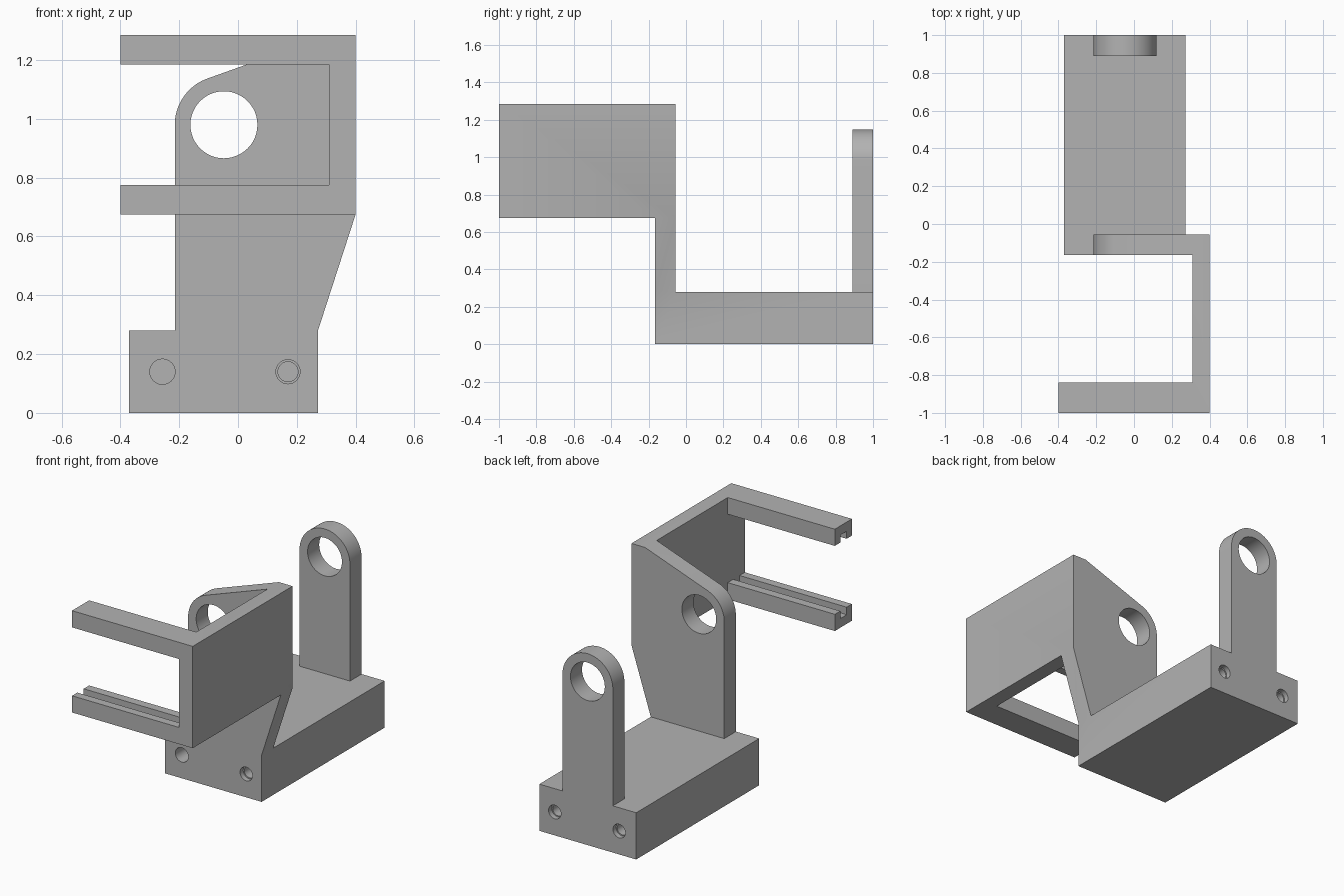
import bpy
import bmesh
import math
from mathutils import Matrix

default_cube = bpy.data.objects.get("Cube")
if default_cube:
    bpy.data.objects.remove(default_cube, do_unlink=True)

grey = bpy.data.materials.new("plain grey")
grey.use_nodes = True
colour = (0.45, 0.45, 0.45, 1)
grey.diffuse_color = colour
grey.node_tree.nodes["Principled BSDF"].inputs["Base Color"].default_value = colour


def finish(name, bm):
    bmesh.ops.recalc_face_normals(bm, faces=bm.faces[:])
    mesh = bpy.data.meshes.new(name)
    bm.to_mesh(mesh)
    bm.free()
    mesh.materials.append(grey)
    obj = bpy.data.objects.new(name, mesh)
    bpy.context.collection.objects.link(obj)
    return obj


def box(name, x, y, z):
    bm = bmesh.new()
    bmesh.ops.create_cube(bm, size=1)
    for v in bm.verts:
        for i, (low, high) in enumerate((x, y, z)):
            v.co[i] = high if v.co[i] > 0 else low
    return finish(name, bm)


def plate(name, outline, y0, y1):
    """Extrude an x-z outline from y0 to y1."""
    bm = bmesh.new()
    face = bm.faces.new([bm.verts.new((x, y0, z)) for x, z in outline])
    grown = bmesh.ops.extrude_face_region(bm, geom=[face])["geom"]
    bmesh.ops.translate(bm, vec=(0, y1 - y0, 0),
                        verts=[g for g in grown if isinstance(g, bmesh.types.BMVert)])
    return finish(name, bm)


def rod(name, x, z, radius, y0, y1, sides=48):
    bm = bmesh.new()
    bmesh.ops.create_cone(bm, cap_ends=True, segments=sides, radius1=radius,
                          radius2=radius, depth=y1 - y0,
                          matrix=Matrix.Translation((x, (y0 + y1) / 2, z))
                          @ Matrix.Rotation(math.pi / 2, 4, "X"))
    return finish(name, bm)


def arc(start, end, steps=20):
    """Points of the rounded lug end, angles in degrees."""
    angles = [math.radians(start + (end - start) * i / steps) for i in range(steps + 1)]
    return [(EYE_X + LUG * math.cos(a), EYE_Z + LUG * math.sin(a)) for a in angles]


def combine(target, other, operation):
    mod = target.modifiers.new(operation.title(), "BOOLEAN")
    mod.operation = operation
    mod.solver = "EXACT"
    mod.object = other
    bpy.context.view_layer.objects.active = target
    bpy.ops.object.modifier_apply(modifier=mod.name)
    bpy.data.objects.remove(other, do_unlink=True)


EYE_X, EYE_Z, LUG, BORE = -0.048, 0.98, 0.167, 0.114
FRONT, BACK = -0.165, 1.0
THICK = 0.11
BASE_TOP, TOP, LOW = 0.28, 1.285, 0.675
RIGHT, WALL = 0.4, 0.31

# Base block
bracket = box("bracket", (-0.37, 0.272), (FRONT, BACK), (0, BASE_TOP))

# Front plate: rounded lug on one side, sloping up to the side wall
left_edge, right_edge = EYE_X - LUG, EYE_X + LUG
front_plate = plate("front_plate",
                    [(left_edge, BASE_TOP), (0.272, BASE_TOP), (RIGHT, LOW),
                     (RIGHT, TOP), (WALL, TOP)] + arc(110.3, 180),
                    FRONT, FRONT + THICK)

# Rear upright with a fully rounded end
rear_lug = plate("rear_lug",
                 [(left_edge, BASE_TOP), (right_edge, BASE_TOP)] + arc(0, 180, 40),
                 BACK - THICK, BACK)

# Side wall and the two arms that reach across the front
side_wall = box("side_wall", (WALL, RIGHT), (-1, FRONT), (LOW, TOP))
arms = [box("upper_arm", (-0.4, WALL), (-1, -0.838), (TOP - 0.1, TOP)),
        box("lower_arm", (-0.4, WALL), (-1, -0.838), (LOW, LOW + 0.1))]

# Facing grooves along the arms
for arm, z in zip(arms, (TOP - 0.1, LOW + 0.1)):
    groove = box("groove_cutter", (-0.5, WALL), (-0.95, -0.89), (z - 0.045, z + 0.045))
    combine(arm, groove, "DIFFERENCE")

for part in [front_plate, rear_lug, side_wall] + arms:
    combine(bracket, part, "UNION")

# Large bores through both uprights
for y in (FRONT, BACK - THICK):
    combine(bracket, rod("bore_cutter", EYE_X, EYE_Z, BORE, y - 0.05, y + THICK + 0.05),
            "DIFFERENCE")

# Blind screw holes in both ends of the base, most with a narrower core
for x in (-0.257, 0.17):
    for end, inward in ((FRONT, 1), (BACK, -1)):
        plain = x < 0 and inward > 0
        stages = [(0.043, 0.25)] if plain else [(0.041, 0.03), (0.034, 0.25)]
        for radius, depth in stages:
            y0, y1 = sorted((end - inward * 0.02, end + inward * depth))
            combine(bracket, rod("screw_cutter", x, 0.14, radius, y0, y1, 32), "DIFFERENCE")

# Clean flat faces and keep crisp edges
bm = bmesh.new()
bm.from_mesh(bracket.data)
bmesh.ops.remove_doubles(bm, verts=bm.verts[:], dist=0.0001)
bmesh.ops.dissolve_limit(bm, angle_limit=math.radians(0.5),
                         verts=bm.verts[:], edges=bm.edges[:])
bm.to_mesh(bracket.data)
bm.free()
bpy.ops.object.select_all(action="DESELECT")
bracket.select_set(True)
bpy.context.view_layer.objects.active = bracket
bpy.ops.object.shade_smooth_by_angle(angle=math.radians(30))
